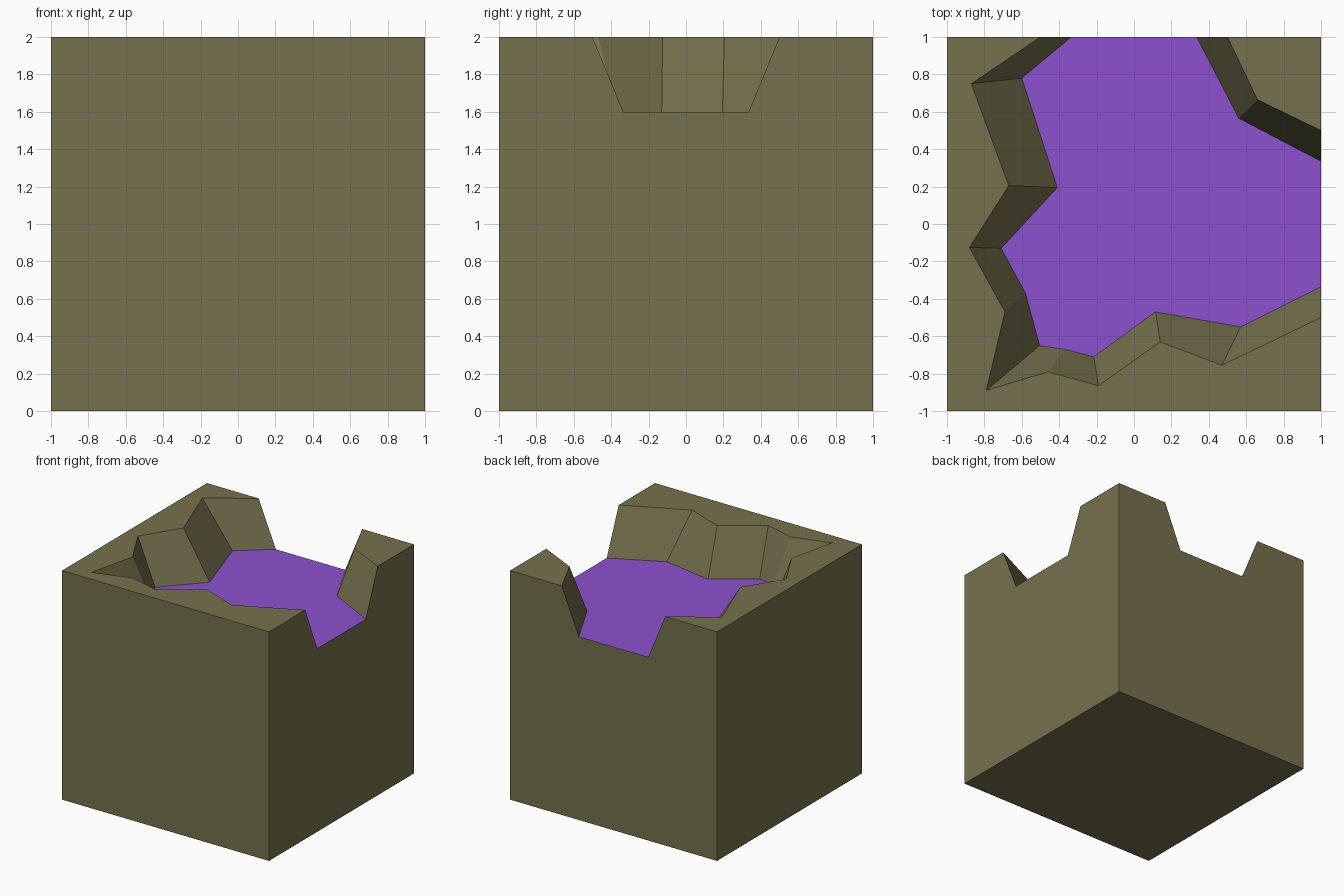
import bpy, bmesh

if "Cube" in bpy.data.objects:
    bpy.data.objects.remove(bpy.data.objects["Cube"])

def material(name, srgb):
    m = bpy.data.materials.new(name)
    lin = [((c / 255 + 0.055) / 1.055) ** 2.4 for c in srgb]
    m.diffuse_color = (*lin, 1.0)
    m.use_nodes = True
    m.node_tree.nodes["Principled BSDF"].inputs["Base Color"].default_value = m.diffuse_color
    return m

TOP, FLOOR = 2.0, 1.6

# Basin outline at the top, from the back opening round to the right opening and the corner
RIM = [(-.5, 1), (-.87, .75), (-.67, .205), (-.88, -.125), (-.69, -.47), (-.79, -.89),
       (-.46, -.79), (-.19, -.865), (.14, -.63), (.47, -.755), (1, -.5),
       (1, .5), (.66, .665), (.5, 1)]
# Matching outline at the basin floor
BED = [(-.335, 1), (-.6, .78), (-.41, .195), (-.71, -.13), (-.58, -.37), (-.505, -.65),
       (-.37, -.67), (-.215, -.71), (.115, -.47), (.57, -.55), (1, -.335),
       (1, .335), (.56, .565), (.335, 1)]
CORNERS = [(-1, -1), (1, -1), (1, 1), (-1, 1)]

bm = bmesh.new()

def ring(points, z):
    return [bm.verts.new((x, y, z)) for x, y in points]

base, top = ring(CORNERS, 0), ring(CORNERS, TOP)
rim, bed = ring(RIM, TOP), ring(BED, FLOOR)

# Block: underside, plain front and left, notched right and back
bm.faces.new(base[::-1])
bm.faces.new((base[0], base[1], top[1], top[0]))
bm.faces.new((base[3], base[0], top[0], top[3]))
bm.faces.new((base[1], base[2], top[2], rim[11], bed[11], bed[10], rim[10], top[1]))
bm.faces.new((base[2], base[3], top[3], rim[0], bed[0], bed[13], rim[13], top[2]))

# Upper ground: large L-shaped bank and the small back right corner
bm.faces.new([top[3], top[0], top[1]] + rim[10::-1])
bm.faces.new((rim[11], top[2], rim[13], rim[12]))

# Sloping banks, skipping the two openings
for i in range(13):
    if i != 10:
        bm.faces.new((rim[i], rim[i + 1], bed[i + 1], bed[i]))

# Basin floor
floor = bm.faces.new(bed)
floor.material_index = 1

bmesh.ops.recalc_face_normals(bm, faces=bm.faces)
mesh = bpy.data.meshes.new("terrain_block")
bm.to_mesh(mesh)
bm.free()
mesh.materials.append(material("olive_ground", (118, 113, 77)))
mesh.materials.append(material("purple_floor", (140, 81, 207)))
bpy.context.collection.objects.link(bpy.data.objects.new("terrain_block", mesh))
